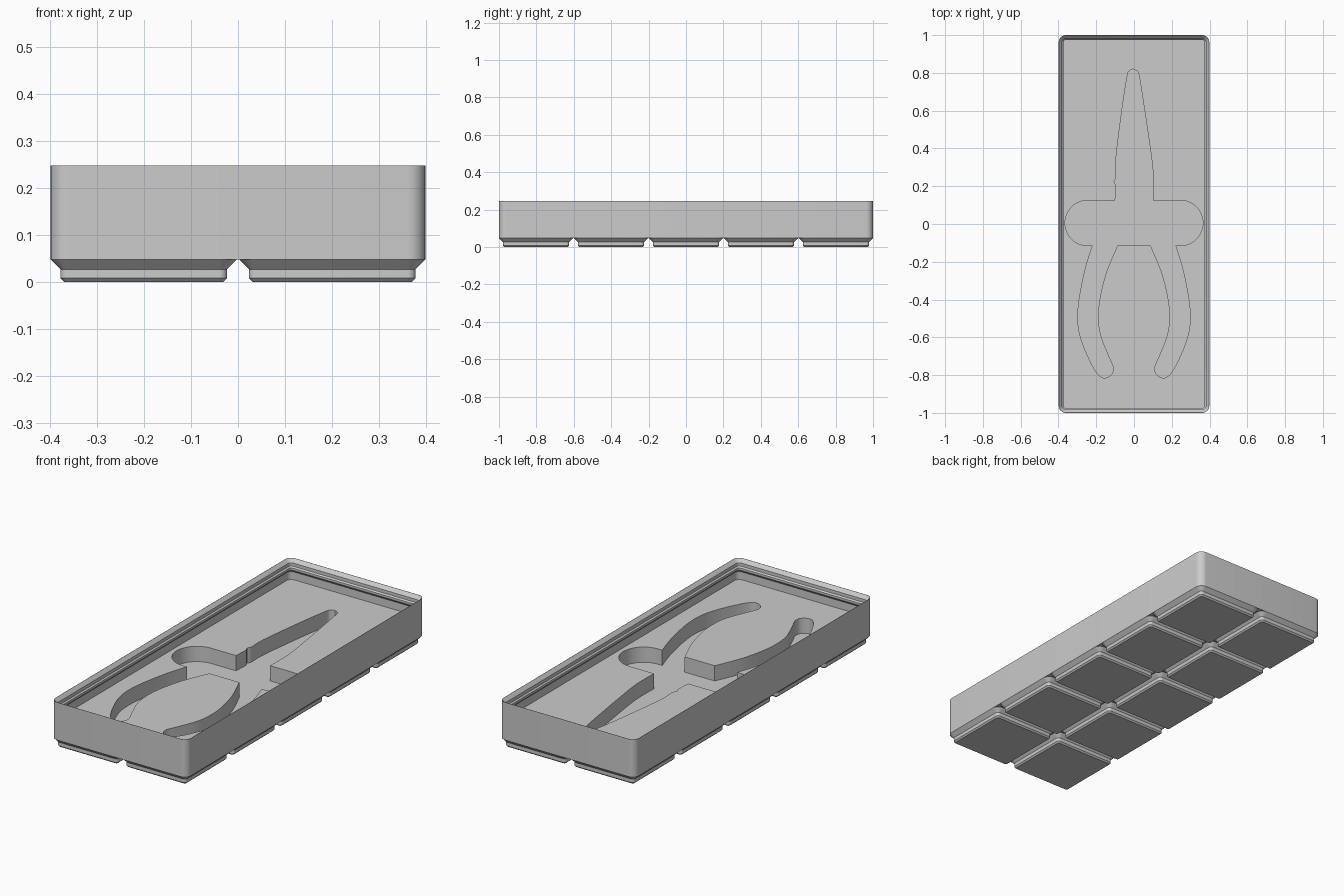
import bpy, bmesh
from math import sin, cos, pi
from mathutils import Vector

cube = bpy.data.objects.get("Cube")
if cube:
    bpy.data.objects.remove(cube, do_unlink=True)

# Single grey plastic
GREY = (0.6, 0.6, 0.6, 1)
plastic = bpy.data.materials.new("grey plastic")
plastic.use_nodes = True
plastic.diffuse_color = GREY
plastic.node_tree.nodes["Principled BSDF"].inputs["Base Color"].default_value = GREY


def rounded_rect(hx, hy, r, z, steps=8):
    """Ring of points round a rectangle with rounded corners."""
    ring = []
    for corner, (sx, sy) in enumerate([(1, 1), (-1, 1), (-1, -1), (1, -1)]):
        for i in range(steps + 1):
            a = (corner + i / steps) * pi / 2
            ring.append((sx * (hx - r) + r * cos(a), sy * (hy - r) + r * sin(a), z))
    return ring


def loft(name, rings, cap_end=True):
    """Skin a stack of matching rings, capping the first and optionally the last."""
    bm = bmesh.new()
    loops = [[bm.verts.new(p) for p in ring] for ring in rings]
    for low, high in zip(loops, loops[1:]):
        for i in range(len(low)):
            j = (i + 1) % len(low)
            bm.faces.new((low[i], low[j], high[j], high[i]))
    bm.faces.new(loops[0][::-1])
    if cap_end:
        bm.faces.new(loops[-1])
    mesh = bpy.data.meshes.new(name)
    bm.to_mesh(mesh)
    bm.free()
    mesh.materials.append(plastic)
    obj = bpy.data.objects.new(name, mesh)
    bpy.context.collection.objects.link(obj)
    return obj


def smooth(obj):
    bpy.ops.object.select_all(action="DESELECT")
    obj.select_set(True)
    bpy.context.view_layer.objects.active = obj
    bpy.ops.object.shade_smooth_by_angle(angle=0.5)


def spline(points, steps=4):
    """Smooth curve through the points, keeping both ends."""
    pts = [Vector(p) for p in points]
    pts = [pts[0]] + pts + [pts[-1]]
    out = []
    for a, b, c, d in zip(pts, pts[1:], pts[2:], pts[3:]):
        for i in range(steps):
            t = i / steps
            out.append(0.5 * (2 * b + (c - a) * t + (2 * a - 5 * b + 4 * c - d) * t * t
                              + (3 * b - a - 3 * c + d) * t ** 3))
    return out + [pts[-1]]


# Tray body: outer wall, stepped stacking lip with undercut, inner floor
HX, HY, R = 0.3986, 1.0, 0.037
TOP, BASE, FLOOR, POCKET = 0.247, 0.0472, 0.136, 0.055
profile = [(0, BASE), (0, TOP), (0.001, TOP), (0.018, TOP - 0.018), (0.018, TOP - 0.035),
           (0.0248, TOP - 0.042), (0.0248, TOP - 0.0535), (0.009, TOP - 0.0693), (0.009, FLOOR)]
tray = loft("tray_body", [rounded_rect(HX - d, HY - d, R - d, z) for d, z in profile])

# Pocket outline shaped like a pair of pliers
jaw_left = spline([(-0.005, 0.82), (-0.026, 0.81), (-0.036, 0.78), (-0.06, 0.63),
                   (-0.086, 0.43), (-0.097, 0.32), (-0.095, 0.25), (-0.105, 0.225),
                   (-0.096, 0.2), (-0.1, 0.125)])
jaw_right = spline([(0.1, 0.125), (0.1, 0.28), (0.074, 0.48), (0.05, 0.64),
                    (0.028, 0.78), (0.018, 0.81)])
finger_hole = [Vector((-0.245 + 0.12 * cos(a), 0.005 + 0.12 * sin(a)))
               for a in (pi / 2 + pi * i / 24 for i in range(25))]
handle = spline([(-0.22, -0.115), (-0.258, -0.24), (-0.29, -0.4), (-0.297, -0.51),
                 (-0.283, -0.6), (-0.24, -0.71), (-0.195, -0.79), (-0.158, -0.815),
                 (-0.12, -0.797), (-0.11, -0.76), (-0.135, -0.7), (-0.178, -0.59),
                 (-0.189, -0.5), (-0.182, -0.4), (-0.148, -0.26), (-0.088, -0.115)])
left_side = finger_hole + handle
right_side = [Vector((-p.x, p.y)) for p in reversed(left_side)]
outline = jaw_left + left_side + right_side + jaw_right

# Drop the pocket into the floor
cutter = loft("pocket_cutter", [[(p.x, p.y, z) for p in outline] for z in (POCKET, FLOOR + 0.04)])
cutter.hide_render = True
cut = tray.modifiers.new("pocket", "BOOLEAN")
cut.operation = "DIFFERENCE"
cut.solver = "EXACT"
cut.object = cutter
graph = bpy.context.evaluated_depsgraph_get()
tray.data = bpy.data.meshes.new_from_object(tray.evaluated_get(graph))
tray.modifiers.clear()
bpy.data.objects.remove(cutter, do_unlink=True)
smooth(tray)

# Grid of stepped feet under the tray
PITCH, HALF = 0.401, 0.198
steps = [(0.0282, 0), (0.0205, 0.0076), (0.0205, 0.0267), (0, BASE)]
for col in range(2):
    for row in range(5):
        foot = loft(f"foot_{col + 1}_{row + 1}",
                    [rounded_rect(HALF - d, HALF - d, R - d, z) for d, z in steps], cap_end=False)
        foot.location = ((col - 0.5) * PITCH, (row - 2) * PITCH, 0)
        smooth(foot)
